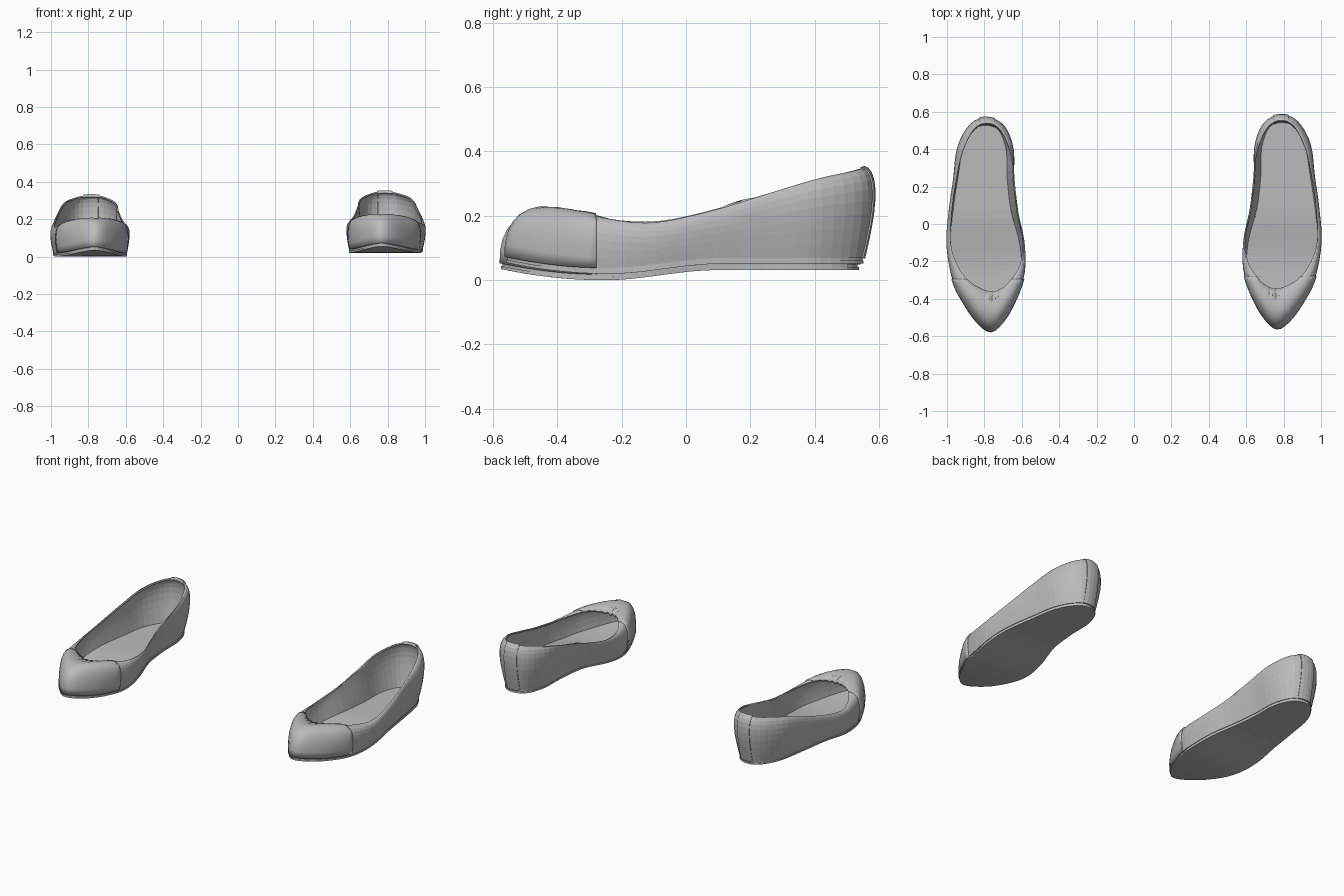
import bpy, bmesh, math
from mathutils import Vector

if "Cube" in bpy.data.objects:
    bpy.data.objects.remove(bpy.data.objects["Cube"])

GREY = (0.5, 0.5, 0.5, 1)
leather = bpy.data.materials.new("plain grey")
leather.use_nodes = True
leather.diffuse_color = GREY
leather.node_tree.nodes["Principled BSDF"].inputs["Base Color"].default_value = GREY

# Matching stations from the toe, round the outer side to the heel and back
SOLE = [(-.02, -.567), (.06, -.51), (.13, -.40), (.18, -.28), (.205, -.10), (.19, .08),
        (.165, .25), (.135, .41), (.07, .52), (0, .545), (-.07, .51), (-.11, .40),
        (-.115, .25), (-.135, .08), (-.18, -.09), (-.19, -.25), (-.15, -.39), (-.095, -.50)]
RIM = [(-.028, -.355, .175), (.04, -.335, .18), (.10, -.295, .18), (.155, -.22, .165),
       (.195, -.10, .16), (.19, .07, .195), (.165, .25, .25), (.13, .40, .295),
       (.07, .515, .32), (0, .545, .33), (-.07, .51, .32), (-.125, .39, .29),
       (-.145, .25, .25), (-.165, .08, .20), (-.19, -.08, .165), (-.175, -.21, .165),
       (-.13, -.285, .18), (-.09, -.33, .18)]
STEPS, ROWS = 4, 9
WELT = .018


def smoothstep(a, b, x):
    t = min(1, max(0, (x - a) / (b - a)))
    return t * t * (3 - 2 * t)


def closed_curve(points):
    """Smooth closed curve through the stations."""
    pts = [Vector(p).to_3d() for p in points]
    n, out = len(pts), []
    for i in range(n):
        a, b, c, d = (pts[(i + k) % n] for k in (-1, 0, 1, 2))
        for s in range(STEPS):
            t = s / STEPS
            out.append(.5 * (2 * b + (c - a) * t + (2 * a - 5 * b + 4 * c - d) * t ** 2
                             + (3 * b - a - 3 * c + d) * t ** 3))
    return out


def ground(y):
    """Underside height: toe spring, flat ball, raised arch and heel."""
    toe = min(1, max(0, (-.25 - y) / .32))
    return .035 * toe ** 2 + .031 * smoothstep(-.24, .1, y)


base, rim = closed_curve(SOLE), closed_curve(RIM)
N = len(base)
outward = []
for i in range(N):
    t = base[(i + 1) % N] - base[i - 1]
    outward.append(Vector((t.y, -t.x, 0)).normalized())


def upper_point(i, v):
    """Point on the upper, v running from the sole edge to the rim."""
    b, r, a = base[i], rim[i], v * math.pi / 2
    z0 = ground(b.y) + WELT
    vamp = min(1, (b - Vector((r.x, r.y, 0))).length / .2)
    bulge = .016 + .016 * smoothstep(.2, .5, b.y) - .010 * smoothstep(-.35, -.5, b.y)
    p = b.lerp(Vector((r.x, r.y, 0)), 1 - math.cos(a))
    p += outward[i] * bulge * math.sin(math.pi * v)
    p.z = z0 + (r.z - z0) * math.sin(a) + .05 * vamp * math.sin(math.pi * v)
    # gathered pleats at the throat
    near = min(i, N - i)
    p.z += .006 * (-1) ** (i + 1) * math.exp(-(near / 4) ** 2) * v ** 3
    return p


def loft(rings, bm):
    rows = [[bm.verts.new(p) for p in ring] for ring in rings]
    for lo, hi in zip(rows, rows[1:]):
        for i in range(N):
            j = (i + 1) % N
            bm.faces.new((lo[i], lo[j], hi[j], hi[i]))
    return rows


def cover(row, bm, up):
    """Close a loop with strips running across the shoe."""
    for i in range(N // 2):
        ids = [i, i + 1, N - i - 1, (N - i) % N]
        face = [row[k] for k in dict.fromkeys(ids)]
        bm.faces.new(face if up else face[::-1])


def finish(bm, name, side, thick=0, smooth=False):
    """Place a part on the left (+1) or right (-1) shoe."""
    for v in bm.verts:
        v.co = Vector((side * (.785 + v.co.x), v.co.y + side * .0075,
                       v.co.z + (.02 if side > 0 else 0)))
    if side < 0:
        bmesh.ops.reverse_faces(bm, faces=bm.faces[:])
    name = ("left_" if side > 0 else "right_") + name
    mesh = bpy.data.meshes.new(name)
    bm.to_mesh(mesh)
    bm.free()
    mesh.materials.append(leather)
    if smooth:
        mesh.polygons.foreach_set("use_smooth", [True] * len(mesh.polygons))
        mesh.set_sharp_from_angle(angle=math.radians(30))
    obj = bpy.data.objects.new(name, mesh)
    bpy.context.scene.collection.objects.link(obj)
    if thick:
        mod = obj.modifiers.new("thickness", "SOLIDIFY")
        mod.thickness = thick
        mod.offset = -1


def slab(name, side, inset, low, high):
    bm = bmesh.new()
    loop = [b - n * inset for b, n in zip(base, outward)]
    rings = [[Vector((p.x, p.y, ground(p.y) + h)) for p in loop] for h in (low, high)]
    rows = loft(rings, bm)
    cover(rows[0], bm, False)
    cover(rows[1], bm, True)
    finish(bm, name, side)


def shell(name, side, raise_by, cuts, thick, smooth=False):
    """Upper surface, raised and trimmed by planes (point, discarded direction)."""
    bm = bmesh.new()
    loft([[upper_point(i, r / ROWS) for i in range(N)] for r in range(ROWS + 1)], bm)
    bm.normal_update()
    moves = [(v, v.normal.copy()) for v in bm.verts]
    for v, n in moves:
        v.co += n * raise_by
    for co, no in cuts:
        bmesh.ops.bisect_plane(bm, geom=bm.verts[:] + bm.edges[:] + bm.faces[:],
                               plane_co=co, plane_no=no, clear_outer=True)
    finish(bm, name, side, thick, smooth)


for side in (1, -1):
    slab("outsole", side, 0, 0, .010)
    slab("welt", side, .004, .010, WELT)
    slab("insole", side, .010, WELT, .026)
    shell("upper", side, 0, [], .008)
    shell("toe_cap", side, .005, [((0, -.287, 0), (0, 1, 0))], .008, True)
    shell("heel_strip", side, .005, [((.042, 0, 0), (1, 0, 0)), ((-.042, 0, 0), (-1, 0, 0)),
                                     ((0, .3, 0), (0, -1, 0))], .016)
